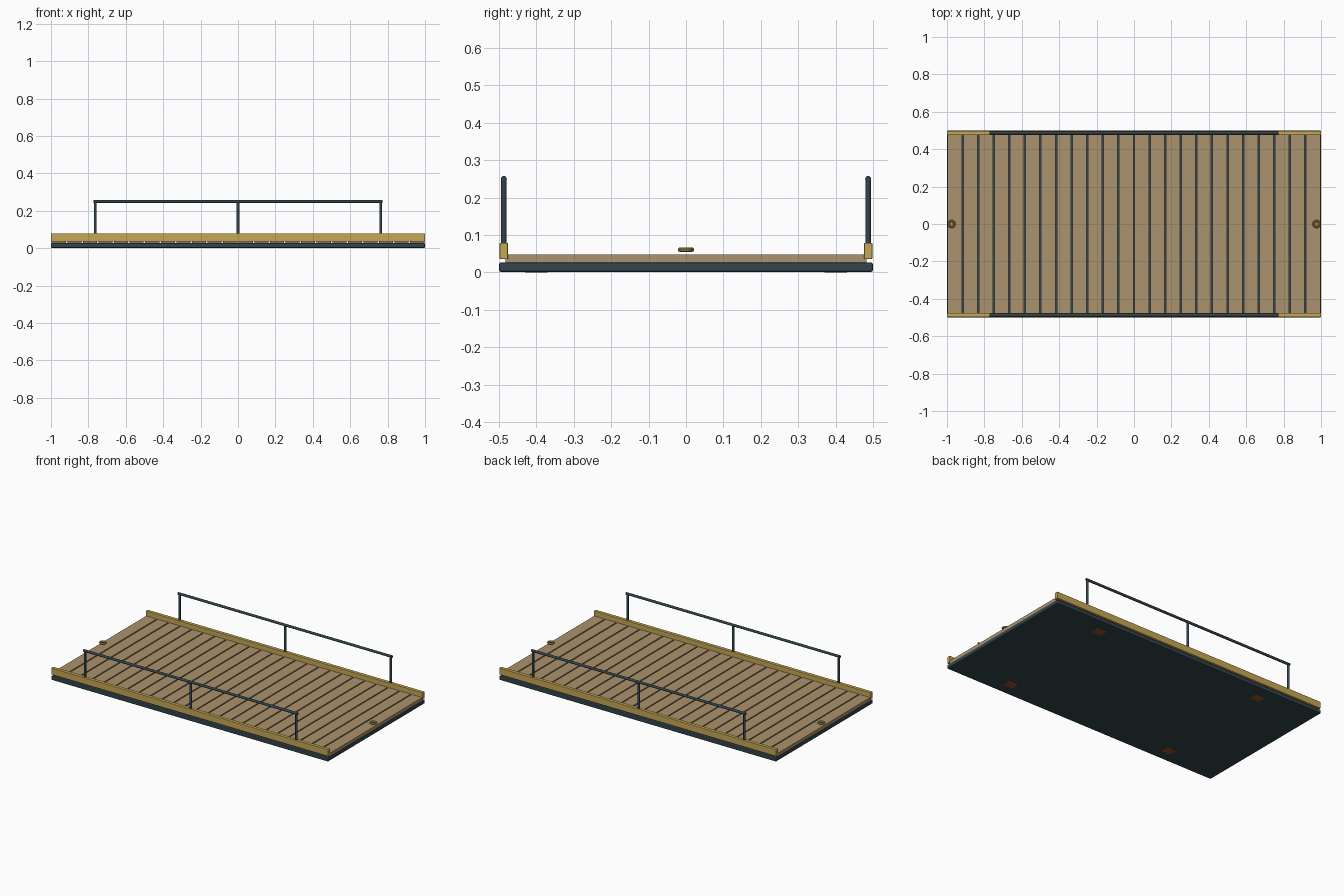
import bpy
import math

cube = bpy.data.objects.get("Cube")
if cube:
    bpy.data.objects.remove(cube, do_unlink=True)


def material(name, rgb):
    m = bpy.data.materials.new(name)
    m.use_nodes = True
    m.diffuse_color = (*rgb, 1)
    m.node_tree.nodes["Principled BSDF"].inputs["Base Color"].default_value = (*rgb, 1)
    return m


slate = material("dark slate metal", (0.032, 0.058, 0.072))
wood = material("weathered wood", (0.41, 0.29, 0.155))
gold = material("yellow ochre", (0.56, 0.385, 0.09))
rust = material("rust brown", (0.29, 0.085, 0.025))


def finish(name, mat):
    ob = bpy.context.object
    ob.name = name
    ob.data.materials.append(mat)
    return ob


def box(name, centre, size, mat, bevel=0):
    bpy.ops.mesh.primitive_cube_add(size=1, location=centre)
    ob = finish(name, mat)
    ob.scale = size
    bpy.ops.object.transform_apply(location=False, rotation=False, scale=True)
    if bevel:
        mod = ob.modifiers.new("Bevel", "BEVEL")
        mod.width = bevel
        mod.segments = 2
    return ob


def rod(name, centre, radius, length, mat, along_x=False):
    turn = (0, math.pi / 2, 0) if along_x else (0, 0, 0)
    bpy.ops.mesh.primitive_cylinder_add(vertices=16, radius=radius, depth=length,
                                        location=centre, rotation=turn)
    finish(name, mat)
    bpy.ops.object.shade_smooth_by_angle()


# Base slab
box("base_slab", (0, 0, 0.014), (2, 1, 0.026), slate, 0.006)

# Deck planks with narrow gaps
count = 24
pitch = 2 / count
for i in range(count):
    x = -1 + pitch * (i + 0.5)
    box(f"deck_plank_{i + 1}", (x, 0, 0.037), (pitch - 0.008, 0.966, 0.021), wood)

# Curbs and handrails on both long sides
for side, s in (("front", -1), ("back", 1)):
    y = s * 0.487
    box(f"{side}_curb", (0, y, 0.0575), (2, 0.022, 0.043), gold, 0.002)
    rod(f"{side}_handrail", (0, y, 0.25), 0.008, 1.545, slate, True)
    for place, x in (("right", -0.763), ("middle", 0), ("left", 0.763)):
        rod(f"{side}_{place}_post", (x, y, 0.16), 0.0075, 0.18, slate)

# Lifting rings at the two ends
for side, s in (("right", -1), ("left", 1)):
    bpy.ops.mesh.primitive_torus_add(major_radius=0.016, minor_radius=0.006,
                                     major_segments=24, minor_segments=10,
                                     location=(s * 0.976, 0, 0.061))
    finish(f"{side}_lifting_ring", gold)
    bpy.ops.object.shade_smooth_by_angle()

# Pads under the slab
for end, sx in (("right", -1), ("left", 1)):
    for side, sy in (("front", -1), ("back", 1)):
        box(f"{side}_{end}_pad", (sx * 0.6, sy * 0.4, 0.002), (0.07, 0.06, 0.004), rust)
